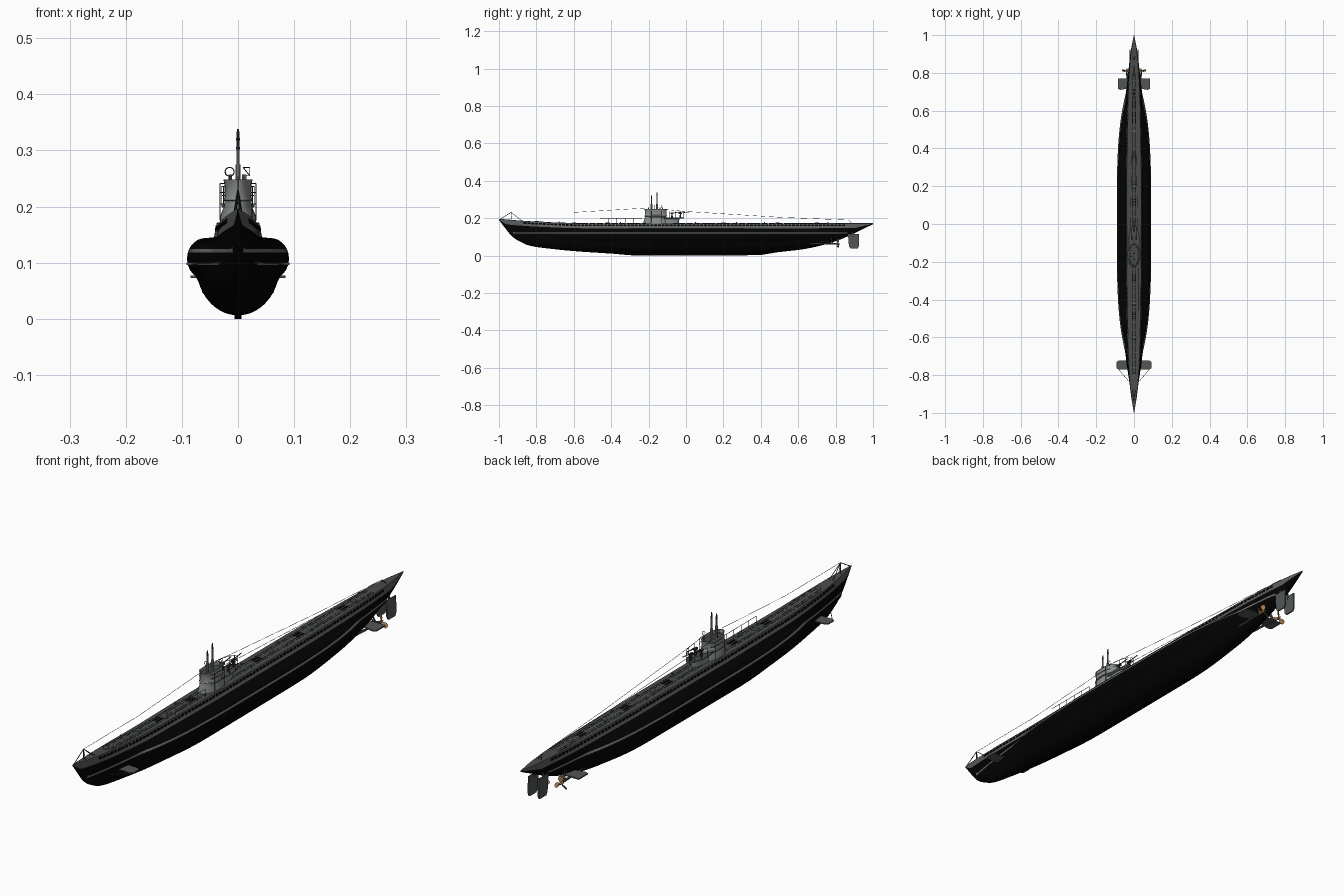
import bpy, bmesh, math
from mathutils import Vector, Matrix

if "Cube" in bpy.data.objects:
    bpy.data.objects.remove(bpy.data.objects["Cube"])


def material(name, r, g, b):
    m = bpy.data.materials.new(name)
    m.diffuse_color = (r, g, b, 1)
    m.use_nodes = True
    m.node_tree.nodes["Principled BSDF"].inputs["Base Color"].default_value = (r, g, b, 1)
    return m


BLACK = material("hull black", .0008, .0008, .0008)
STRIPE = material("stripe grey", .14, .15, .15)
CASING = material("casing grey", .1, .11, .108)
DECK = material("deck grey", .066, .073, .07)
TOWER = material("tower grey", .25, .27, .265)
DARK = material("fitting dark grey", .035, .038, .037)
FIN = material("fin grey", .085, .092, .091)
BRASS = material("propeller brass", .38, .2, .075)


def finish(name, bm, mats, angle=35):
    bmesh.ops.remove_doubles(bm, verts=bm.verts, dist=.00005)
    bmesh.ops.recalc_face_normals(bm, faces=bm.faces)
    me = bpy.data.meshes.new(name)
    bm.to_mesh(me)
    bm.free()
    ob = bpy.data.objects.new(name, me)
    bpy.context.collection.objects.link(ob)
    for m in mats:
        me.materials.append(m)
    bpy.ops.object.select_all(action="DESELECT")
    ob.select_set(True)
    bpy.context.view_layer.objects.active = ob
    bpy.ops.object.shade_smooth_by_angle(angle=math.radians(angle))


def box(bm, c, size, rot=Matrix()):
    mat = Matrix.Translation(c) @ rot.to_4x4() @ Matrix.Diagonal((*size, 1))
    bmesh.ops.create_cube(bm, size=1, matrix=mat)


def rod(bm, a, b, r, r2=None, n=6):
    a, b = Vector(a), Vector(b)
    d = b - a
    mat = Matrix.Translation((a + b) / 2) @ d.to_track_quat("Z", "Y").to_matrix().to_4x4()
    bmesh.ops.create_cone(bm, cap_ends=True, segments=n, radius1=r,
                          radius2=r if r2 is None else r2, depth=d.length, matrix=mat)


def path(bm, pts, r):
    for a, b in zip(pts, pts[1:]):
        rod(bm, a, b, r)


def loft(bm, rings, mat_rule=lambda i, k: 0):
    rows = [[bm.verts.new(p) for p in ring] for ring in rings]
    n = len(rows[0])
    for i in range(len(rows) - 1):
        for k in range(n):
            q = (k + 1) % n
            f = bm.faces.new((rows[i][k], rows[i][q], rows[i + 1][q], rows[i + 1][k]))
            f.material_index = mat_rule(i, k)
    for row in (rows[0], rows[-1]):
        bm.faces.new(row).material_index = mat_rule(len(rows), 0)


def plate(bm, outline, origin, u, v, thick):
    # flat blade from a 2D outline spanned by u and v
    u, v, o = Vector(u), Vector(v), Vector(origin)
    n = u.cross(v).normalized() * thick / 2
    loft(bm, [[o + u * a + v * b + s * n for a, b in outline] for s in (-1, 1)])


def lin(table, y):
    for (a, va), (b, vb) in zip(table, table[1:]):
        if y <= b:
            return va + (vb - va) * max(0, (y - a) / (b - a))
    return table[-1][1]


def curve(table, y):
    w = min(.07, (1 - abs(y)) * .6)
    return sum(lin(table, y + w * k / 4) for k in range(-4, 5)) / 9


# Lengthwise curves: bottom line, deck line, beam, casing foot and saddle tank beam
BOTTOM = [(-1, .19), (-.915, .08), (-.87, .056), (-.8, .045), (-.62, .025), (-.33, .006),
          (.4, .008), (.66, .037), (.82, .08), (.9, .12), (1, .168)]
DECKLINE = [(-1, .196), (-.85, .183), (-.6, .172), (.6, .172), (1, .173)]
BEAM = [(-1, .001), (-.9, .014), (-.8, .031), (-.6, .057), (-.3, .074), (.3, .074),
        (.6, .055), (.75, .036), (.85, .026), (.92, .017), (1, .001)]
FOOT = [(-1, .001), (-.9, .018), (-.8, .028), (-.6, .037), (-.2, .043), (.4, .041),
        (.7, .034), (.9, .021), (1, .001)]
TANK = [(0, .091), (.25, .091), (.45, .083), (.6, .065), (.75, .03), (1, 0)]
LOW = 16


def foot_z(y):
    zb, zd = curve(BOTTOM, y), curve(DECKLINE, y)
    return max(zd - .026, (zb + zd) / 2)


def half_width(y, z):
    zb, zf = curve(BOTTOM, y), foot_z(y)
    w, f = curve(BEAM, y), curve(FOOT, y)
    zc = zb + (zf - zb) * .62
    if z < zc:
        x = w * math.sqrt(max(0, 1 - ((zc - z) / (zc - zb)) ** 2))
    else:
        x = w + (f - w) * ((z - zc) / (zf - zc)) ** 2
    b = curve(TANK, abs(y))
    rx, rz = .033 * b / .091, .037 * b / .091
    h = (z - .107) / max(rz, .001)
    if abs(h) < 1:
        x = max(x, b - rx + rx * math.sqrt(1 - h * h))
    return x


def section(y):
    zb, zd, zf = curve(BOTTOM, y), curve(DECKLINE, y), foot_z(y)
    s0 = max(.118, zb + .3 * (zf - zb))
    s1 = max(.1245, zb + .45 * (zf - zb))
    zs = [zb + (s0 - zb) * (1 - math.cos(k / LOW * math.pi / 2)) for k in range(LOW)]
    zs += [s0] + [s1 + (zf - s1) * t for t in (0, .3, .55, .75, .88, .96, 1)]
    half = [(half_width(y, z), z) for z in zs[1:]] + [(curve(FOOT, y) * .88, zd)]
    return ([(0, y, zb)] + [(x, y, z) for x, z in half] + [(0, y, zd + .001)]
            + [(-x, y, z) for x, z in reversed(half)])


# Hull with saddle tanks, level stripe, casing and deck
STATIONS = [-math.cos(math.pi * k / 110) * .6 + (2 * k / 110 - 1) * .4 for k in range(111)]
RINGS = [section(y) for y in STATIONS]
COUNT = len(RINGS[0])


def hull_colour(i, k):
    k = min(k, COUNT - 1 - k)
    if k == LOW and i < len(STATIONS) and -.93 < STATIONS[i] < .86:
        return 1
    return {COUNT // 2 - 1: 3, COUNT // 2 - 2: 2}.get(k, 0)


bm = bmesh.new()
loft(bm, RINGS, hull_colour)
finish("hull", bm, [BLACK, STRIPE, CASING, DECK], 40)

# Keel with tapered ends
bm = bmesh.new()
loft(bm, [[(x, -.5, .02), (x, -.3, .002), (x, -.15, 0), (x, .2, 0), (x, .4, .003), (x, .5, .02)]
          for x in (-.006, .006)])
finish("keel", bm, [BLACK])

# Flood slots along the casing sides
bm = bmesh.new()
for i in range(84):
    y = -.86 + i * .0205
    zd, f = curve(DECKLINE, y), curve(FOOT, y)
    for s in (-1, 1):
        tilt = Matrix.Rotation(-s * math.atan2(f * .12, .026), 4, "Y")
        box(bm, (s * f * .925, y, zd - .01), (.002, .015, .009), tilt)
finish("flood_slots", bm, [BLACK])

# Deck planking seams, grilles and hatches
bm = bmesh.new()
for x in (-.018, -.009, .009, .018):
    for i in range(40):
        y = -.78 + i * .04
        box(bm, (x, y, curve(DECKLINE, y) + .0006), (.0009, .034, .0015))
for y0 in (-.5, -.3, .1, .35, .62):
    for x in (-.007, .007):
        for i in range(4):
            box(bm, (x, y0 + i * .01, curve(DECKLINE, y0) + .001), (.009, .005, .003))
finish("deck_grilles", bm, [BLACK])
bm = bmesh.new()
for y in (-.8, -.6, -.42, .2, .49, .7):
    z = curve(DECKLINE, y)
    rod(bm, (0, y, z - .002), (0, y, z + .005), .012, .01, 16)
for y in (-.68, -.35, .05, .27, .42, .76):
    for s in (-1, 1):
        z = curve(DECKLINE, y)
        rod(bm, (s * .02, y, z), (s * .02, y, z + .007), .003, n=8)
finish("deck_hatches", bm, [CASING])


# Conning tower and aft gun platform
def oval(cy, rx, ry, z, n=28):
    return [(rx * math.cos(2 * math.pi * k / n), cy + ry * math.sin(2 * math.pi * k / n), z)
            for k in range(n)]


bm = bmesh.new()
loft(bm, [oval(-.162, rx, ry, z) for z, rx, ry in
          ((.165, .033, .066), (.185, .031, .064), (.2, .025, .059), (.21, .024, .058),
           (.212, .027, .061), (.216, .024, .058), (.24, .024, .058), (.248, .026, .061),
           (.248, .023, .057), (.236, .022, .055))], lambda i, k: int(i > 8))
finish("conning_tower", bm, [TOWER, DECK])
bm = bmesh.new()
loft(bm, [oval(-.09, rx, ry, z) for z, rx, ry in
          ((.165, .02, .05), (.197, .02, .055), (.199, .029, .08), (.203, .029, .08))],
     lambda i, k: int(i > 3))
finish("gun_platform", bm, [TOWER, DECK])

# Railings around the platform, beside the tower and on the foredeck
bm = bmesh.new()
for z in (.22, .236):
    path(bm, [p for p in oval(-.09, .029, .08, z)[:15] if p[1] > -.11], .0009)
for p in oval(-.09, .029, .08, .2)[:15:2]:
    rod(bm, p, (p[0], p[1], .236), .0009)
for s in (-1, 1):
    for z in (.205, .225, .241):
        path(bm, [(s * .024, -.2, z), (s * .032, -.185, z), (s * .032, -.13, z), (s * .024, -.115, z)], .0009)
    for y in (-.185, -.13):
        rod(bm, (s * .032, y, .175), (s * .032, y, .241), .0009)
for i in range(6):
    rod(bm, (.025, -.46 + i * .045, .17), (.025, -.46 + i * .045, .2), .0009)
rod(bm, (.025, -.46, .2), (.025, -.235, .2), .0009)
finish("railings", bm, [DARK])

# Flak guns
bm = bmesh.new()
for y, x in ((-.075, -.012), (-.075, .012), (-.03, 0)):
    rod(bm, (x, y, .203), (x, y, .222), .005, .003, 8)
    box(bm, (x, y, .226), (.008, .018, .008))
    rod(bm, (x, y, .228), (x, y + .05, .234), .0018)
finish("flak_guns", bm, [DARK])

# Periscopes with dark heads, direction loop and bridge fittings
bm, heads = bmesh.new(), bmesh.new()
for y, top in ((-.185, .322), (-.155, .338)):
    rod(bm, (0, y, .23), (0, y, .275), .005, n=10)
    rod(bm, (0, y, .275), (0, y, top - .02), .0032, n=10)
    rod(heads, (0, y, top - .02), (0, y, top), .0036, .002, 10)
for y, x in ((-.2, .012), (-.14, -.014), (-.125, .01)):
    rod(bm, (x, y, .235), (x, y, .257), .003, n=8)
finish("periscopes", bm, [TOWER])
finish("periscope_heads", heads, [DARK])
bm = bmesh.new()
path(bm, [(-.015 + .008 * math.cos(a * math.pi / 8), -.17, .262 + .008 * math.sin(a * math.pi / 8))
          for a in range(17)], .001)
rod(bm, (-.015, -.17, .235), (-.015, -.17, .254), .0015)
path(bm, [(.009, -.13, .255), (.021, -.13, .255), (.021, -.13, .27), (.009, -.13, .27), (.021, -.13, .255)], .0008)
finish("direction_loop", bm, [DARK])

# Bow frame, jumping wires and stern posts
bm = bmesh.new()
APEX = (0, -.935, .231)
path(bm, [(0, -.995, .194), APEX], .0014)
for s in (-1, 1):
    path(bm, [(s * .004, -.93, .188), APEX, (s * .008, -.875, .184)], .0012)
    rod(bm, (s * .008, .89, .17), (0, .87, .19), .0012)
finish("bow_frame", bm, [DARK])
bm = bmesh.new()
path(bm, [APEX, (0, -.6, .231), (0, -.22, .254)], .0007)
for s in (-1, 1):
    path(bm, [(s * .022, -.12, .247), (s * .02, 0, .236), (s * .008, .5, .205), (0, .87, .19)], .0007)
finish("jumping_wires", bm, [DARK])

# Diving planes and rudders
ROUNDED = [(0, -1), (.85, -1), (1, -.75), (1, .6), (.85, .85), (0, 1)]
SWEPT = [(0, -.4), (.5, -.85), (.85, -1), (1, -.8), (1, 1), (0, 1)]
bm = bmesh.new()
for s in (-1, 1):
    plate(bm, ROUNDED, (s * .02, -.745, .098), (s * .072, 0, 0), (0, .025, 0), .004)
    rod(bm, (s * .085, -.765, .098), (s * .03, -.83, .1), .0012)
    plate(bm, SWEPT, (s * .01, .74, .075), (s * .075, 0, 0), (0, .03, 0), .005)
finish("diving_planes", bm, [FIN])
bm = bmesh.new()
for s in (-1, 1):
    plate(bm, ROUNDED, (s * .021, .895, .116), (0, .006, -.077), (0, .029, 0), .005)
    rod(bm, (s * .012, .89, .15), (s * .021, .89, .1), .004, n=8)
finish("rudders", bm, [FIN])

# Propeller shafts, struts and propellers
bm = bmesh.new()
for s in (-1, 1):
    rod(bm, (s * .026, .55, .066), (s * .038, .81, .063), .0045, n=10)
    for x, z in ((.005, .1), (.025, .11)):
        rod(bm, (s * x, .77, z), (s * .037, .785, .063), .003)
finish("propeller_shafts", bm, [FIN])
bm = bmesh.new()
for s in (-1, 1):
    hub = Vector((s * .038, .812, .062))
    rod(bm, hub - Vector((0, .008, 0)), hub + Vector((0, .012, 0)), .006, .002, 12)
    for k in range(3):
        a = math.pi / 2 + k * math.pi * 2 / 3
        out = Vector((math.cos(a), 0, math.sin(a)))
        side = (out.cross(Vector((0, 1, 0))) + Vector((0, .7 * s, 0))).normalized()
        plate(bm, [(.1, -.25), (.6, -1), (.92, -.7), (1, 0), (.92, .7), (.6, 1), (.1, .25)],
              hub, out * .03, side * .01, .002)
finish("propellers", bm, [BRASS])
